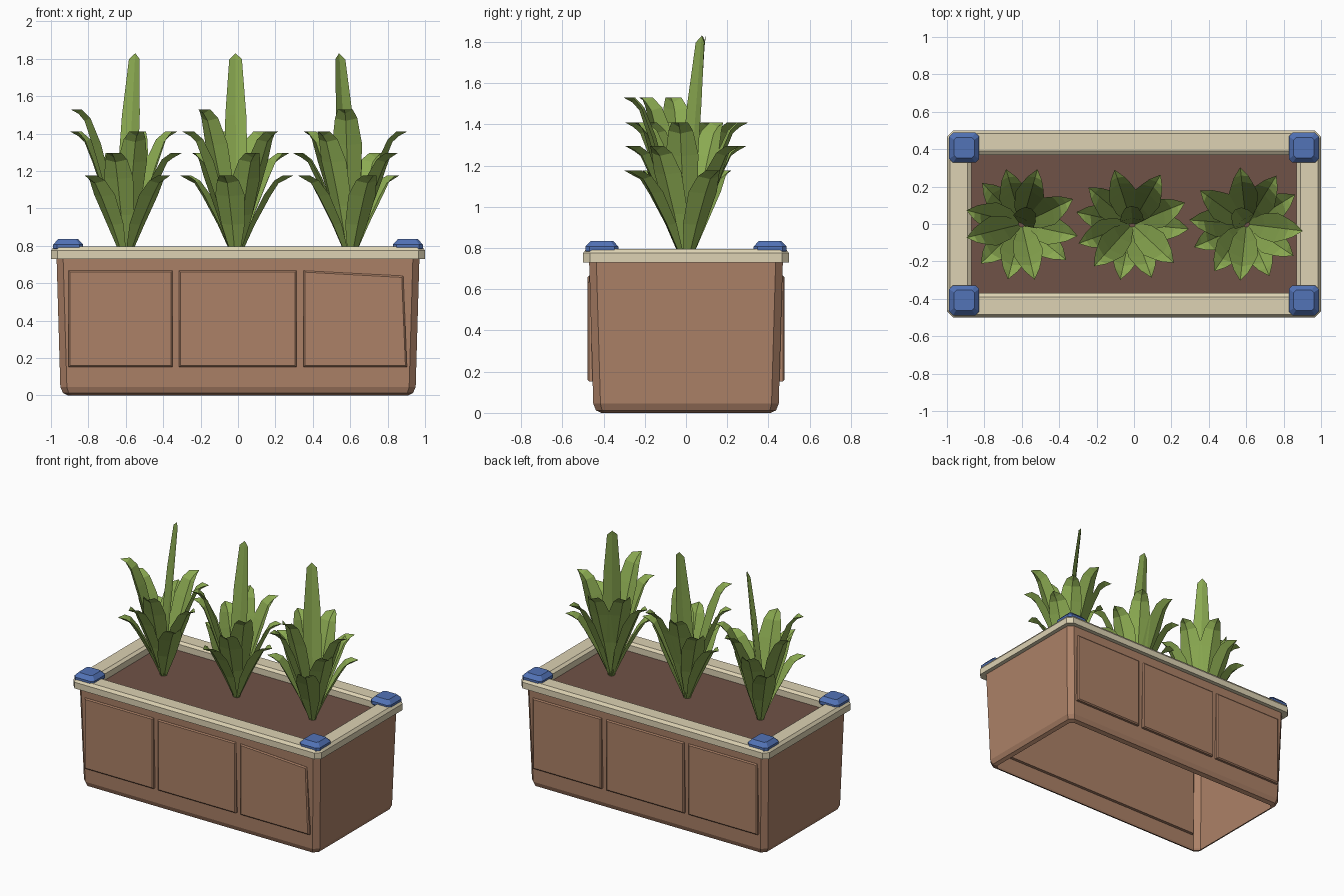
import bpy
import math
from mathutils import Vector

if "Cube" in bpy.data.objects:
    bpy.data.objects.remove(bpy.data.objects["Cube"])


def material(name, rgb):
    m = bpy.data.materials.new(name)
    lin = [((c / 255 + 0.055) / 1.055) ** 2.4 for c in rgb]
    m.diffuse_color = (*lin, 1)
    m.use_nodes = True
    m.node_tree.nodes["Principled BSDF"].inputs["Base Color"].default_value = m.diffuse_color
    return m


CLAY = material("terracotta", (172, 129, 103))
STONE = material("cream_rim", (221, 210, 179))
BLUE = material("blue_caps", (82, 115, 183))
GREEN = material("leaf_green", (139, 170, 81))
SOIL = material("dark_soil", (112, 82, 71))


def make(name, verts, faces, mat):
    mesh = bpy.data.meshes.new(name)
    mesh.from_pydata(verts, [], faces)
    mesh.materials.append(mat)
    mesh.update()
    ob = bpy.data.objects.new(name, mesh)
    bpy.context.collection.objects.link(ob)
    return ob


def ring(hx, hy, z, c, cx=0, cy=0):
    """Rectangle with cut corners, counter-clockwise."""
    pts = [(hx, -hy + c), (hx, hy - c), (hx - c, hy), (-hx + c, hy),
           (-hx, hy - c), (-hx, -hy + c), (-hx + c, -hy), (hx - c, -hy)]
    return [(cx + x, cy + y, z) for x, y in pts]


def loft(name, rings, mat, cap=False, closed=False):
    """Skin a stack of rings; closed joins the last ring to the first."""
    n, k = len(rings[0]), len(rings)
    verts = [p for r in rings for p in r]
    faces = []
    for i in range(k if closed else k - 1):
        j = (i + 1) % k
        for a in range(n):
            b = (a + 1) % n
            faces.append((i * n + a, i * n + b, j * n + b, j * n + a))
    if cap:
        faces += [tuple(range(n - 1, -1, -1)), tuple((k - 1) * n + a for a in range(n))]
    return make(name, verts, faces, mat)


# planter walls, open underneath
loft("planter_walls", [ring(0.91, 0.41, 0, 0.025), ring(0.935, 0.437, 0.012, 0.03),
                       ring(0.95, 0.45, 0.045, 0.035), ring(0.97, 0.47, 0.735, 0.035)], CLAY)

# rim frame
loft("rim", [ring(1, 0.5, 0.73, 0.035), ring(1, 0.5, 0.775, 0.035),
             ring(0.985, 0.485, 0.795, 0.03), ring(0.89, 0.39, 0.795, 0.01),
             ring(0.87, 0.37, 0.78, 0.01), ring(0.87, 0.37, 0.73, 0.01)], STONE, closed=True)

# soil
make("soil", ring(0.9, 0.4, 0.735, 0.02), [tuple(range(8))], SOIL)

# corner caps
for sx in (-1, 1):
    for sy in (-1, 1):
        cx, cy = sx * 0.908, sy * 0.408
        loft("corner_cap", [ring(0.065, 0.065, 0.77, 0.015, cx, cy),
                            ring(0.08, 0.08, 0.785, 0.02, cx, cy),
                            ring(0.08, 0.08, 0.807, 0.02, cx, cy),
                            ring(0.054, 0.054, 0.835, 0.012, cx, cy)], BLUE, cap=True)


# raised wall panels
def panel(name, x0, x1, side, slip=0.0):
    outline = [Vector((x0, 0.152)), Vector((x1, 0.152)),
               Vector((x1 - slip * 0.7, 0.667 - slip)), Vector((x0, 0.667))]
    mid = sum(outline, Vector((0, 0))) / 4
    rings = []
    for y, inset in ((0.445, 0), (0.47, 0), (0.477, 0.008)):
        pts = []
        for p in outline:
            q = p - Vector((math.copysign(inset, p.x - mid.x), math.copysign(inset, p.y - mid.y)))
            pts.append((q.x, side * y, q.y))
        rings.append(pts if side < 0 else pts[::-1])
    loft(name, rings, CLAY, cap=True)


for side, label in ((-1, "front"), (1, "back")):
    panel(label + "_panel", -0.905, -0.35, side)
    panel(label + "_panel", -0.315, 0.312, side)
    panel(label + "_panel", 0.35, 0.903, side, 0.028 if side < 0 else 0)
    # backing board on the inside of the wall
    loft(label + "_backing", [ring(0.9, 0.01, z, 0.002, 0, side * 0.441) for z in (0.152, 0.667)],
         CLAY, cap=True)


# plants: each leaf is a folded strip
# (reach, rise fraction, half width, outward fold, downward fold)
LEAF = [(0.012, 0, 0.018, 0.006, 0), (0.085, 0.42, 0.064, 0.022, 0.004),
        (0.165, 0.77, 0.080, 0.026, 0.008), (0.215, 0.94, 0.060, 0.018, 0.014),
        (0.255, 1.0, 0.040, 0.008, 0.024)]
TALL = [(0.0, 0, 0.02, 0.004, 0), (0.02, 0.38, 0.064, 0.014, 0),
        (0.055, 0.7, 0.056, 0.012, 0), (0.088, 0.97, 0.034, 0.006, 0)]
BASE = 0.73


def add_leaf(verts, faces, cx, angle, top, profile, tip_reach):
    d = Vector((math.cos(angle), math.sin(angle), 0))
    s = Vector((-d.y, d.x, 0))
    origin = Vector((cx, 0, BASE))
    start = len(verts)
    for r, t, w, out, down in profile:
        z = Vector((0, 0, (top - BASE) * t))
        edge = origin + d * (r - out * 0.3) + z
        verts.append(edge + s * w)
        verts.append(origin + d * (r + out * 0.7) + z - Vector((0, 0, down)))
        verts.append(edge - s * w)
    for i in range(len(profile) - 1):
        for a in (0, 1):
            v = start + i * 3 + a
            faces.append((v, v + 1, v + 4, v + 3))
    # pointed end
    verts.append(origin + d * tip_reach + Vector((0, 0, top - BASE)))
    e = len(verts) - 1
    faces += [(e - 3, e - 2, e), (e - 2, e - 1, e)]


TIERS = ((1.175, (258, 355, 168)), (1.295, (290, 22, 140)),
         (1.41, (60, 108, 317, 200)), (1.53, (228,)))
for cx, turn in ((-0.6, -34), (-0.01, 0), (0.6, 36)):
    verts, faces = [], []
    for top, angles in TIERS:
        for a in angles:
            add_leaf(verts, faces, cx, math.radians(a + turn), top, LEAF, 0.305)
    add_leaf(verts, faces, cx, math.radians(92 + turn), 1.83, TALL, 0.097)
    make("plant", verts, faces, GREEN)
